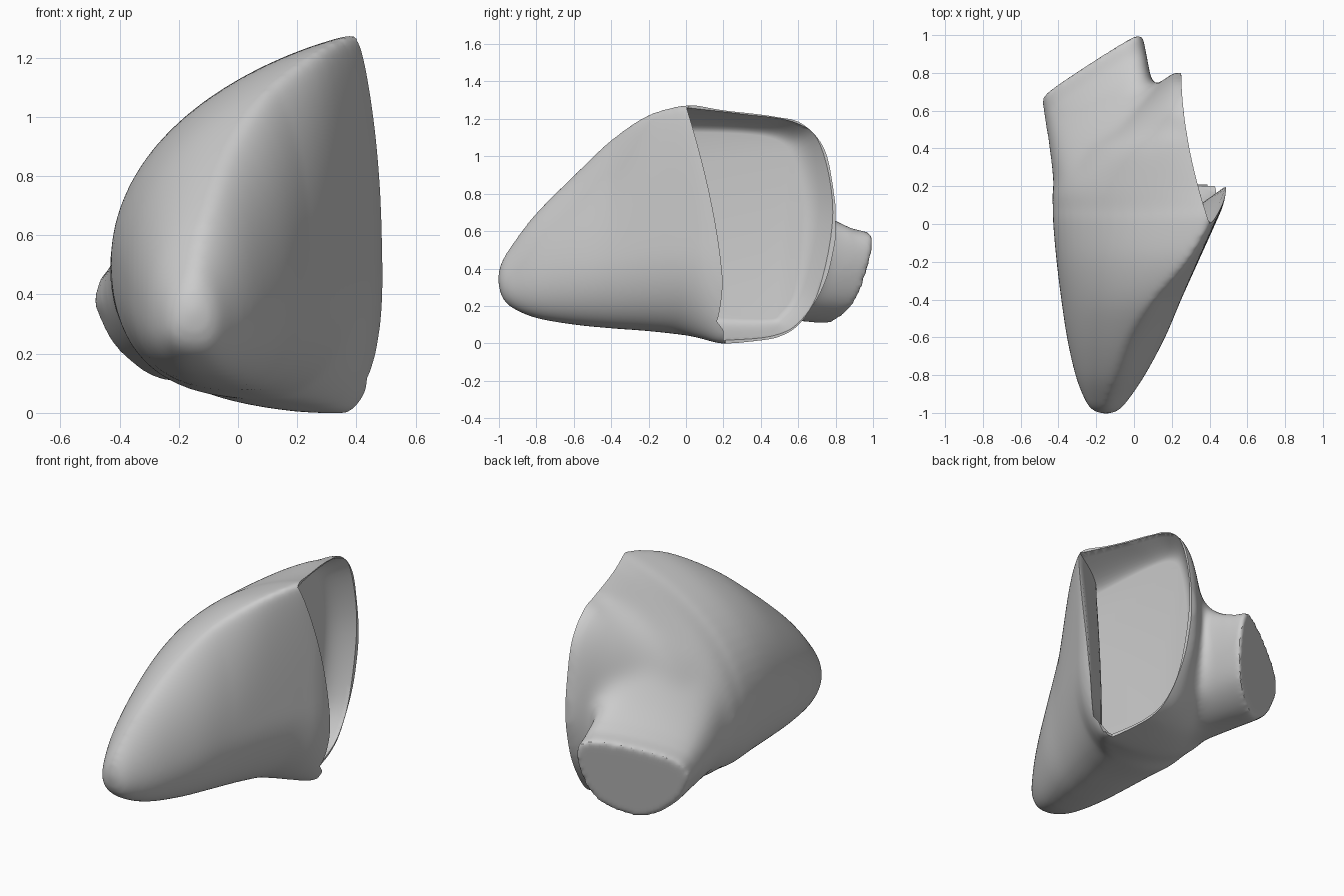
import bpy, bmesh, math
from mathutils import Vector

if "Cube" in bpy.data.objects:
    bpy.data.objects.remove(bpy.data.objects["Cube"], do_unlink=True)


def clamp(value):
    return max(0, min(1, value))


def spline(rows, steps):
    """Smooth path through rows of numbers (Catmull-Rom)."""
    pts = [Vector(r) for r in rows]
    out = []
    for i in range(len(pts) - 1):
        a, b, c, d = (pts[max(0, min(len(pts) - 1, i + k))] for k in (-1, 0, 1, 2))
        for s in range(steps):
            t = s / steps
            out.append((2 * b + (c - a) * t + (2 * a - 5 * b + 4 * c - d) * t ** 2
                        + (3 * b - a - 3 * c + d) * t ** 3) / 2)
    return out + [pts[-1]]


def loft(name, rings):
    """Closed solid through a list of rings."""
    bm = bmesh.new()
    loops = [[bm.verts.new(p) for p in ring] for ring in rings]
    n = len(loops[0])
    for a, b in zip(loops, loops[1:]):
        for i in range(n):
            j = (i + 1) % n
            bm.faces.new((a[i], a[j], b[j], b[i]))
    bm.faces.new(loops[0][::-1])
    bm.faces.new(loops[-1])
    bmesh.ops.recalc_face_normals(bm, faces=bm.faces)
    mesh = bpy.data.meshes.new(name)
    bm.to_mesh(mesh)
    bm.free()
    obj = bpy.data.objects.new(name, mesh)
    bpy.context.collection.objects.link(obj)
    return obj


def activate(obj):
    bpy.ops.object.select_all(action='DESELECT')
    bpy.context.view_layer.objects.active = obj
    obj.select_set(True)


def modify(obj, kind, **settings):
    activate(obj)
    mod = obj.modifiers.new(kind, kind)
    for key, value in settings.items():
        setattr(mod, key, value)
    bpy.ops.object.modifier_apply(modifier=mod.name)


def combine(obj, tool, operation):
    tool.hide_render = True
    modify(obj, 'BOOLEAN', object=tool, operation=operation, solver='EXACT')
    bpy.data.objects.remove(tool, do_unlink=True)


def rim_x(y):
    """Sideways position of the opening's rim."""
    return 0.25 + 0.15 * max(0, 1 - y / 0.8) ** 1.8


def front_y(z):
    """Rear edge of the front panel."""
    return 0.2 - 0.2 * (max(0, z - 0.25) / 1.02) ** 1.6


def section(row):
    """Cross-section made of four rounded quarters."""
    y, left, right, top_x, top, bottom = row
    mid = bottom + 0.39 * (top - bottom)
    low_x = left + .62 * (right - left)
    low_x += (top_x - low_x) * clamp((y + .05) / .25)
    drop = .14 * (top - bottom) * clamp(1.2 - y / .35)
    squareness = 1.8 + 1.2 * clamp((y + .4) / .4)
    quarters = [(right, top, top_x, squareness), (left, top, top_x, 1.85),
                (left, bottom, low_x, 2.6 - .3 * clamp(y / .2)), (right, bottom, low_x, 2.1)]
    ring = []
    for q, (side, end, middle, power) in enumerate(quarters):
        for s in range(16):
            a = (q + s / 16) * math.pi / 2
            c, v = (abs(f(a)) ** (2 / power) for f in (math.cos, math.sin))
            z = mid + (end - mid) * v
            if q == 1:
                z -= drop * c * (1 - c)
            ring.append((middle + (side - middle) * c, y, z))
    return ring


# Shell: y, left, right, x of ridge, top, bottom
shell_rows = [
    (-1.007, -.16, -.14, -.15, .36, .34),
    (-.985, -.22, -.08, -.15, .44, .25),
    (-.93, -.26, -.03, -.14, .53, .19),
    (-.8, -.31, .058, -.1, .7, .135),
    (-.6, -.355, .165, -.03, .9, .1),
    (-.4, -.385, .25, .1, 1.09, .08),
    (-.2, -.41, .34, .27, 1.225, .065),
    (0, -.428, .43, .385, 1.278, .042),
    (.1, -.43, .472, .385, 1.268, .02),
    (.2, -.425, .49, .36, 1.25, -.002),
    (.4, -.3, .5, .31, 1.225, .015),
    (.5, -.16, .5, .3, 1.21, .035),
    (.6, -.04, .5, .28, 1.19, .095),
    (.7, .08, .5, .27, 1.11, .235),
    (.76, .15, .5, .26, .99, .37),
    (.8, .21, .5, .26, .75, .55),
]
housing = loft("mirror_housing", [section(r) for r in spline(shell_rows, 4)])

# Mounting stem: D-shaped outline swept into the shell, end face tilted down
cap_a, cap_b = Vector((-.49, .665)), Vector((.055, .985))
along = cap_b - cap_a
normal = Vector((-along.y, along.x)).normalized()
outline = [(0, .37), (.08, .47), (.35, .54), (.7, .59), (.92, .59), (1, .52),
           (.96, .37), (.82, .21), (.57, .12), (.33, .12), (.1, .23), (0, .37)]
stem_rings = []
for s in (0, .2, .4, .6, .8, 1, 1.2):
    ring = []
    for u, z in spline(outline, 4)[:-1]:
        p = cap_a.lerp(cap_b, u) + s * Vector((.06 + .03 * u, -.45))
        p += normal * (z - .38) * .18
        flare = 1 + 1.4 * s * s if z > .36 else 1
        ring.append((p.x, p.y, .36 + (z - .36) * flare + .02 * s))
    stem_rings.append(ring)
combine(housing, loft("stem", stem_rings), 'UNION')

# Round everything a little, then blend the root of the stem into the shell
modify(housing, 'REMESH', mode='VOXEL', voxel_size=0.016)
modify(housing, 'SMOOTH', factor=0.5, iterations=12)
blend = housing.vertex_groups.new(name="stem_root")
for v in housing.data.vertices:
    x, y, z = v.co
    depth = (cap_a - Vector((x, y))).dot(normal)
    weight = clamp((depth - .1) / .15) * clamp((y - .05) / .2) * clamp((.2 - x) / .1)
    if weight > 0:
        blend.add([v.index], weight, 'REPLACE')
modify(housing, 'SMOOTH', factor=0.5, iterations=80, vertex_group=blend.name)

# Side opening behind the front panel
opening_rings = []
for k in range(25):
    z = -.1 + k * 1.5 / 24
    start = front_y(z) + .01
    ys = [start + (.95 - start) * i / 20 for i in range(21)]
    ring = [(rim_x(y), y, z) for y in ys]
    opening_rings.append(ring + [(.9, .95, z), (.9, start, z)])
combine(housing, loft("opening_cutter", opening_rings), 'DIFFERENCE')


def recess_loop(points, rear_x, front, front_x):
    """Rounded outline whose front side follows the panel."""
    rear = [Vector((rear_x(p.x), p.x, p.y)) for p in spline(points, 6)]
    low, high = points[-1][1], points[0][1]
    heights = [low + (high - low) * i / 14 for i in range(1, 14)]
    return rear + [Vector((front_x(front(z)), front(z), z)) for z in heights]


# Recess with sloping walls and a flat floor that runs in behind the panel
def floor_x(y):
    return .165 - .05 * y


rim = recess_loop([(front_y(1.26), 1.26), (.3, 1.226), (.58, 1.182), (.718, 1.06),
                   (.785, .7), (.715, .3), (.602, .11), (.45, .037), (.2, .016)],
                  rim_x, front_y, lambda y: .41 + .38 * y)
floor = recess_loop([(-.14, 1.13), (.3, 1.12), (.5, 1.08), (.57, .98),
                     (.62, .7), (.58, .3), (.5, .16), (.4, .13), (-.14, .15)],
                    floor_x, lambda z: -.14, floor_x)
recess_rings = [[(.8, p.y, p.z) for p in rim]]
for k in range(10):
    t = k / 9
    depth = math.sin(t * math.pi / 2)
    recess_rings.append([(p.x + (q.x - p.x) * depth, *p.lerp(q, t).yz)
                         for p, q in zip(rim, floor)])
combine(housing, loft("recess_cutter", recess_rings), 'DIFFERENCE')

# Single plain grey finish
grey = bpy.data.materials.new("plain_grey")
grey.use_nodes = True
colour = (.6, .6, .6, 1)
grey.diffuse_color = colour
grey.node_tree.nodes["Principled BSDF"].inputs["Base Color"].default_value = colour
housing.data.materials.clear()
housing.data.materials.append(grey)
activate(housing)
bpy.ops.object.shade_smooth_by_angle(angle=math.radians(35))
